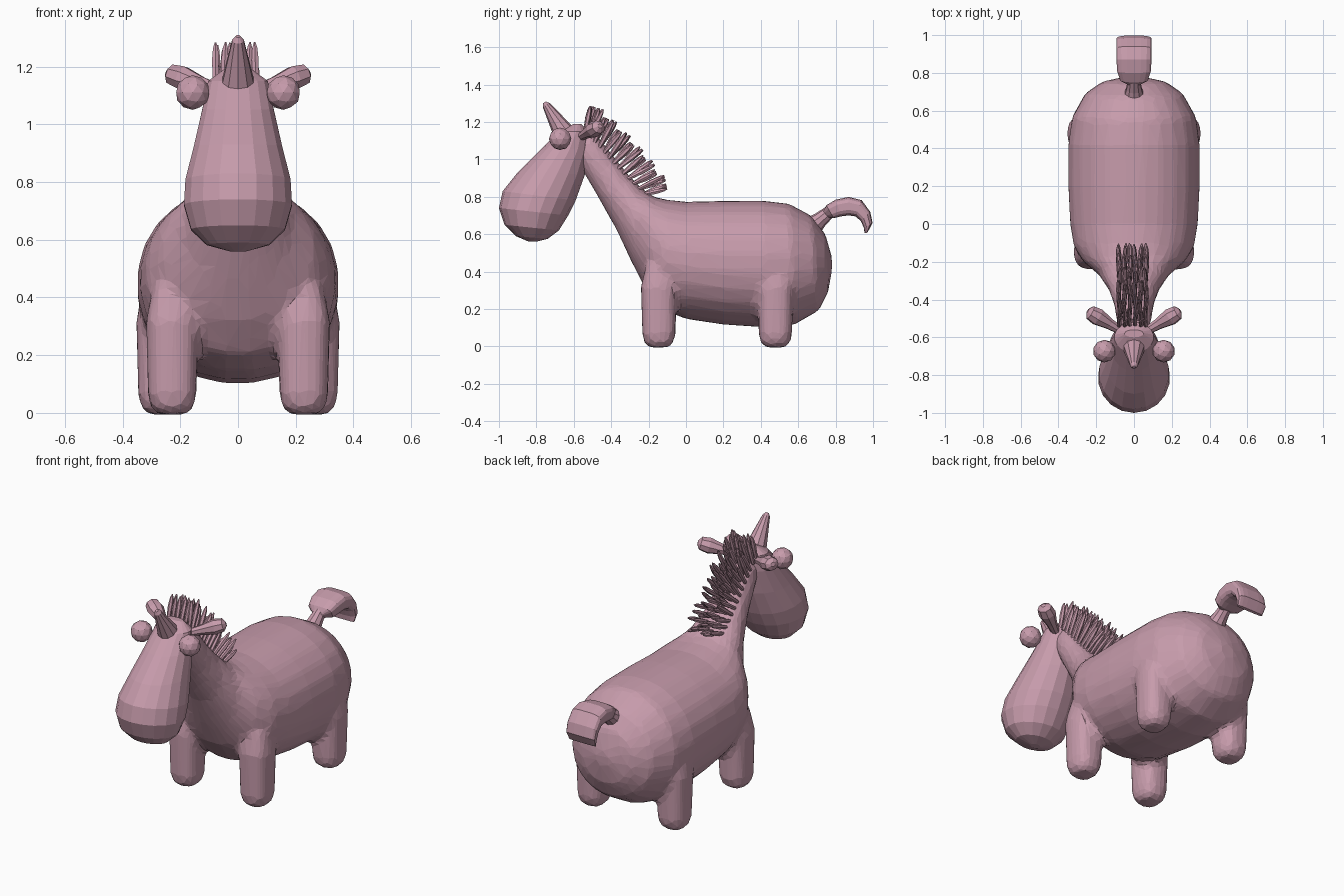
import bpy, bmesh, math
from mathutils import Vector as V

if "Cube" in bpy.data.objects:
    bpy.data.objects.remove(bpy.data.objects["Cube"])

mat = bpy.data.materials.new("dusty_pink")
mat.diffuse_color = (0.57, 0.33, 0.41, 1)
mat.use_nodes = True
mat.node_tree.nodes["Principled BSDF"].inputs["Base Color"].default_value = mat.diffuse_color


def loft(bm, rings, n=16, p=2.0):
    """Closed skin through rings of (centre, half axis u, half axis v); p sets squareness."""
    loops = []
    for c, u, v in rings:
        loop = []
        for i in range(n):
            a = 2 * math.pi * (i + 0.5) / n
            ca, sa = math.cos(a), math.sin(a)
            x = math.copysign(abs(ca) ** (2 / p), ca)
            y = math.copysign(abs(sa) ** (2 / p), sa)
            loop.append(bm.verts.new(c + u * x + v * y))
        loops.append(loop)
    for a, b in zip(loops, loops[1:]):
        for i in range(n):
            j = (i + 1) % n
            bm.faces.new((a[i], a[j], b[j], b[i]))
    bm.faces.new(loops[0])
    bm.faces.new(loops[-1][::-1])


def side_rings(rows):
    """Rows of (y, z) on one outline, (y, z) on the other, and half width."""
    out = []
    for y0, z0, y1, z1, w in rows:
        a, b = V((0, y0, z0)), V((0, y1, z1))
        out.append(((a + b) / 2, V((w, 0, 0)), (b - a) / 2))
    return out


def taper(a, b, radii, flat=1.0):
    """Rings along a-b; radii are (fraction, radius)."""
    a, b = V(a), V(b)
    d = (b - a).normalized()
    u = d.cross(V((0, 1, 0)) if abs(d.y) < 0.8 else V((1, 0, 0))).normalized()
    v = d.cross(u)
    return [(a.lerp(b, t), u * r, v * r * flat) for t, r in radii]


def finish(bm, name):
    bmesh.ops.recalc_face_normals(bm, faces=bm.faces)
    me = bpy.data.meshes.new(name)
    bm.to_mesh(me)
    bm.free()
    me.materials.append(mat)
    ob = bpy.data.objects.new(name, me)
    bpy.context.collection.objects.link(ob)
    return ob


# Body, neck and legs, blended into one skin
bm = bmesh.new()
loft(bm, side_rings([
    (0.78, 0.40, 0.78, 0.48, 0.05), (0.76, 0.29, 0.745, 0.60, 0.17),
    (0.71, 0.19, 0.67, 0.70, 0.26), (0.58, 0.115, 0.55, 0.765, 0.33),
    (0.42, 0.10, 0.42, 0.78, 0.35), (0.20, 0.115, 0.20, 0.78, 0.35),
    (0.0, 0.145, 0.0, 0.775, 0.34), (-0.14, 0.20, -0.10, 0.785, 0.32),
    (-0.225, 0.32, -0.17, 0.80, 0.27), (-0.295, 0.46, -0.23, 0.84, 0.19),
    (-0.375, 0.63, -0.31, 0.92, 0.135), (-0.46, 0.78, -0.39, 1.02, 0.105),
    (-0.53, 0.90, -0.46, 1.11, 0.095), (-0.59, 1.00, -0.52, 1.16, 0.08)]), 24, 2.1)
for s in (-1, 1):
    for x, y in ((0.228, -0.145), (0.262, 0.478)):
        loft(bm, [(V((s * x, y, z)), V((r * 0.95, 0, 0)), V((0, r, 0))) for z, r in
                  ((-0.006, 0.05), (0.015, 0.077), (0.06, 0.09), (0.2, 0.094),
                   (0.32, 0.097), (0.44, 0.07))], 14, 2.6)
body = finish(bm, "body")
m = body.modifiers.new("blend", 'REMESH')
m.mode, m.voxel_size = 'VOXEL', 0.02
m = body.modifiers.new("soften", 'SMOOTH')
m.factor, m.iterations = 0.5, 5
m = body.modifiers.new("facets", 'DECIMATE')
m.ratio = 0.12

# Egg-shaped head
bm = bmesh.new()
loft(bm, side_rings([
    (-0.56, 1.19, -0.60, 1.19, 0.05), (-0.52, 1.15, -0.68, 1.15, 0.105),
    (-0.51, 1.06, -0.78, 1.05, 0.125), (-0.54, 0.92, -0.90, 0.93, 0.155),
    (-0.59, 0.78, -0.98, 0.83, 0.185), (-0.63, 0.70, -1.0, 0.74, 0.19),
    (-0.68, 0.62, -0.97, 0.65, 0.165), (-0.74, 0.575, -0.91, 0.59, 0.11),
    (-0.80, 0.56, -0.84, 0.56, 0.03)]), 18)
finish(bm, "head")

# Horn
bm = bmesh.new()
loft(bm, taper((0, -0.645, 1.13), (0, -0.757, 1.305),
               ((0, 0.062), (0.5, 0.04), (0.92, 0.021), (1, 0.008))), 10)
finish(bm, "horn")

# Eyes and ears
for s, side in ((-1, "left"), (1, "right")):
    bm = bmesh.new()
    bmesh.ops.create_icosphere(bm, subdivisions=2, radius=0.06)
    bmesh.ops.translate(bm, verts=bm.verts, vec=(s * 0.157, -0.673, 1.11))
    finish(bm, side + "_eye")
    bm = bmesh.new()
    loft(bm, taper((s * 0.07, -0.565, 1.12), (s * 0.245, -0.46, 1.178),
                   ((0, 0.02), (0.35, 0.028), (0.7, 0.043), (0.92, 0.036), (1, 0.012)), 1.1), 8)
    finish(bm, side + "_ear")

# Mane: rows of thin spikes fanning down the back of the neck
bm = bmesh.new()
ROWS, COLS = 13, 6
for i in range(ROWS):
    t = i / (ROWS - 1)
    y, z = -0.52 + 0.30 * t, 1.165 - 0.335 * t
    ang = math.radians(80 - 68 * t)
    length = 0.14 if i % 2 else 0.12
    for j in range(COLS):
        x = -0.078 + 0.028 * j
        wob = 0.12 * math.sin(i * 2.3 + j * 1.7)
        tip = (x + 0.008 * math.sin(i + 2.0 * j),
               y + length * math.cos(ang + wob), z + length * math.sin(ang + wob))
        loft(bm, taper((x, y - 0.02, z - 0.02), tip,
                       ((0, 0.010), (0.55, 0.014), (0.85, 0.010), (1, 0.003))), 6)
finish(bm, "mane")

# Tail stalk and broad curled tail
bm = bmesh.new()
loft(bm, taper((0, 0.65, 0.62), (0, 0.785, 0.735), ((0, 0.065), (0.5, 0.042), (1, 0.03))), 10)
finish(bm, "tail_stalk")
bm = bmesh.new()
loft(bm, side_rings([
    (0.755, 0.69, 0.732, 0.72, 0.03), (0.79, 0.685, 0.75, 0.755, 0.075),
    (0.83, 0.695, 0.80, 0.785, 0.09), (0.87, 0.70, 0.87, 0.80, 0.094),
    (0.905, 0.695, 0.94, 0.782, 0.095), (0.935, 0.67, 0.985, 0.72, 0.095),
    (0.95, 0.635, 0.998, 0.66, 0.093), (0.955, 0.605, 0.97, 0.608, 0.085)]), 16, 3.5)
finish(bm, "tail")
